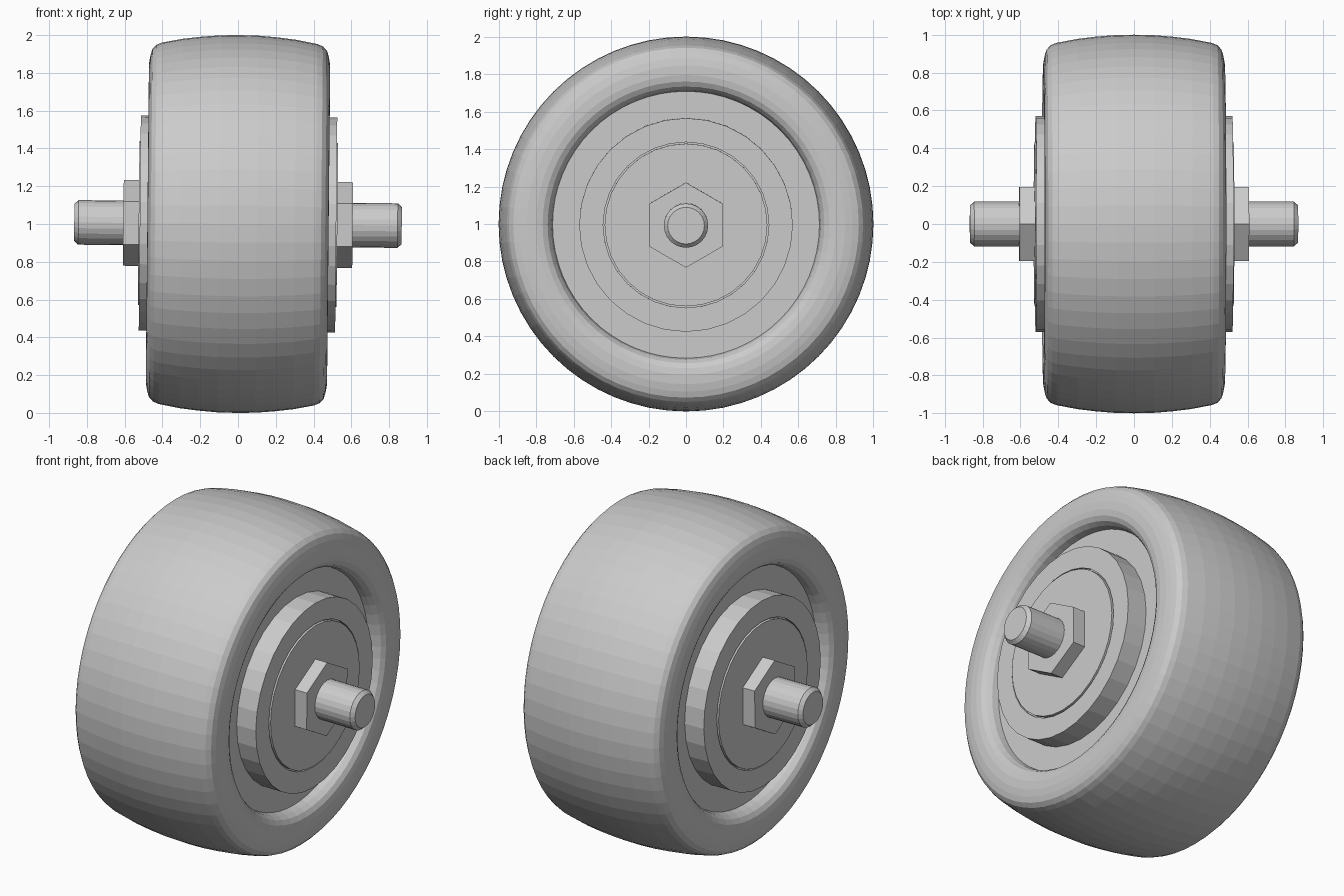
import bpy, bmesh, math
from mathutils import Matrix

if "Cube" in bpy.data.objects:
    bpy.data.objects.remove(bpy.data.objects["Cube"])

# the whole wheel leans very slightly about y and is lifted to stand on z = 0
PLACE = Matrix.Translation((0, 0, 1)) @ Matrix.Rotation(0.01, 4, 'Y')


def lathe(name, profile, sides, closed=False):
    """Spin (x, radius) points around the x axis; ends are capped unless closed."""
    bm = bmesh.new()
    rings = []
    for x, r in profile:
        rings.append([bm.verts.new((x, r * math.sin(2 * math.pi * i / sides),
                                    r * math.cos(2 * math.pi * i / sides)))
                      for i in range(sides)])
    pairs = list(zip(rings, rings[1:]))
    if closed:
        pairs.append((rings[-1], rings[0]))
    else:
        bm.faces.new(rings[0])
        bm.faces.new(rings[-1])
    for a, b in pairs:
        for i in range(sides):
            j = (i + 1) % sides
            bm.faces.new((a[i], a[j], b[j], b[i]))
    bmesh.ops.recalc_face_normals(bm, faces=bm.faces)
    bm.transform(PLACE)
    mesh = bpy.data.meshes.new(name)
    bm.to_mesh(mesh)
    bm.free()
    obj = bpy.data.objects.new(name, mesh)
    bpy.context.collection.objects.link(obj)
    return obj


def mirrored(half):
    """Complete a profile whose first point lies on x = 0."""
    return [(-x, r) for x, r in reversed(half[1:])] + half


# crowned tyre with rounded shoulders and rolled inner lip
tyre_half = [(0, 1.0), (0.1, 0.998), (0.2, 0.99), (0.3, 0.978), (0.41, 0.957),
             (0.44, 0.945), (0.462, 0.922), (0.472, 0.89), (0.479, 0.85),
             (0.48, 0.80), (0.474, 0.765), (0.458, 0.738), (0.43, 0.72),
             (0.38, 0.71)]
lathe("tyre", mirrored(tyre_half), 64, closed=True)

# recessed hub body
lathe("hub", [(-0.39, 0.715), (0.39, 0.715)], 64)

# per side: bearing cap with shallow groove and centre boss, plus hex nut
for side, s in (("left", -1), ("right", 1)):
    cap = [(0.38, 0.57), (0.52, 0.57), (0.52, 0.442), (0.505, 0.442),
           (0.505, 0.434), (0.526, 0.434)]
    lathe(side + "_bearing_cap", [(s * x, r) for x, r in cap], 32)
    lathe(side + "_nut", [(s * 0.51, 0.227), (s * 0.607, 0.227)], 6)

# through axle with chamfered ends
lathe("axle", mirrored([(0, 0.118), (0.845, 0.118), (0.867, 0.098)]), 24)
